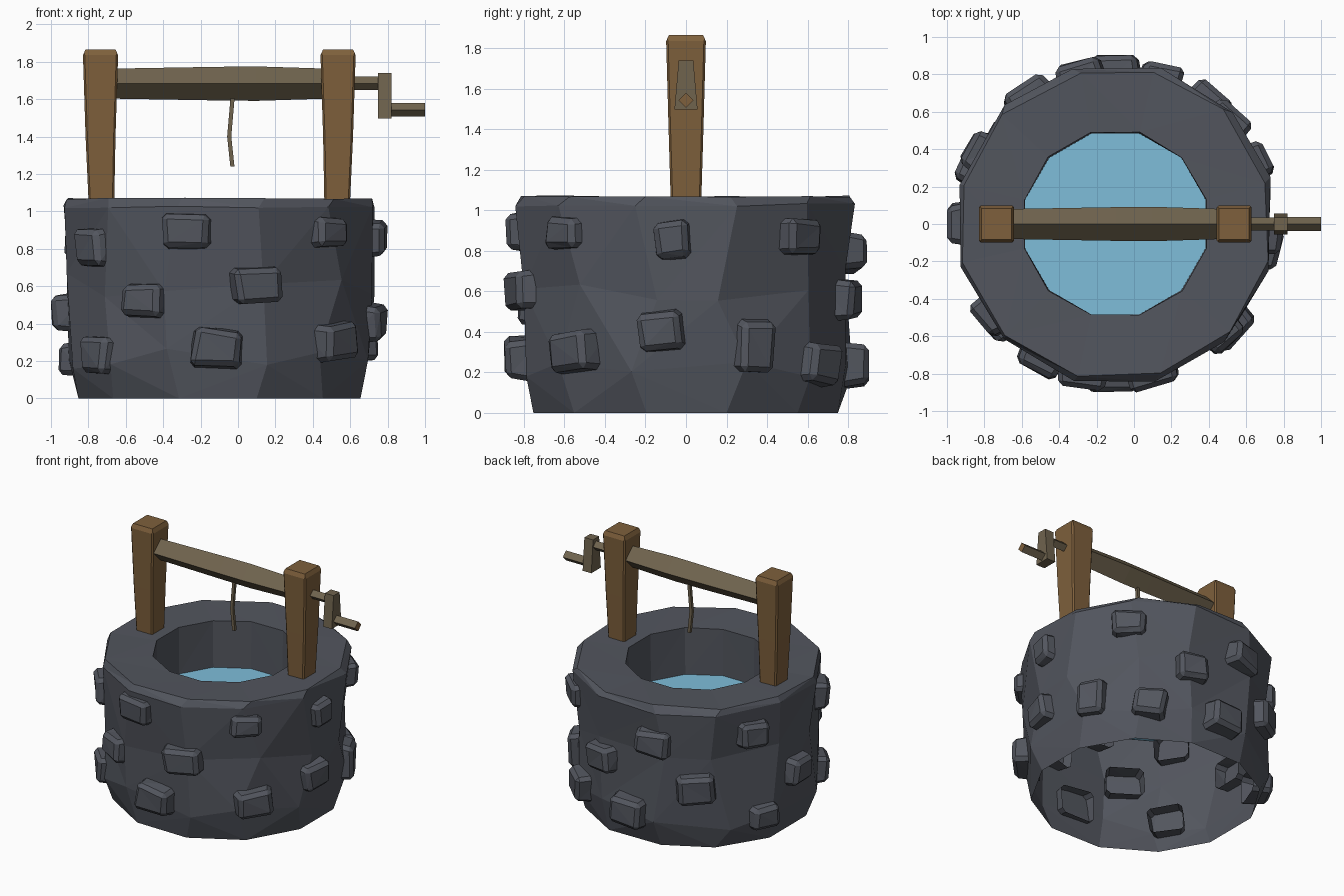
import bpy, bmesh, math, random
from mathutils import Matrix, Vector

if "Cube" in bpy.data.objects:
    bpy.data.objects.remove(bpy.data.objects["Cube"])

random.seed(11)
CX = -0.1  # axis of the well shaft


def material(name, rgb):
    m = bpy.data.materials.new(name)
    m.diffuse_color = (*rgb, 1)
    m.use_nodes = True
    m.node_tree.nodes["Principled BSDF"].inputs["Base Color"].default_value = m.diffuse_color
    return m


STONE = material("dark_stone", (0.085, 0.092, 0.112))
POST = material("brown_wood", (0.21, 0.117, 0.045))
BEAM = material("weathered_wood", (0.16, 0.126, 0.076))
WATER = material("water_blue", (0.21, 0.51, 0.7))


def finish(bm, name, *mats):
    me = bpy.data.meshes.new(name)
    bm.to_mesh(me)
    bm.free()
    ob = bpy.data.objects.new(name, me)
    for m in mats:
        me.materials.append(m)
    bpy.context.collection.objects.link(ob)
    return ob


def loft(bm, rings, caps=True):
    """Join successive vertex rings with quads."""
    vs = [[bm.verts.new(p) for p in r] for r in rings]
    for a, b in zip(vs, vs[1:]):
        n = len(a)
        for i in range(n):
            j = (i + 1) % n
            bm.faces.new((a[i], a[j], b[j], b[i]))
    if caps:
        bm.faces.new(vs[0][::-1])
        bm.faces.new(vs[-1])
        bmesh.ops.recalc_face_normals(bm, faces=bm.faces)


def circle(r, z, jr=0.0, jz=0.0, ja=0.0, n=12):
    pts = []
    for i in range(n):
        a = 2 * math.pi * (i + 0.5) / n + random.uniform(-ja, ja)
        q = r + random.uniform(-jr, jr)
        pts.append((CX + q * math.cos(a), q * math.sin(a), z + random.uniform(-jz, jz)))
    return pts


# Well wall: open-bottomed rough shell, rim and short inner lining
bm = bmesh.new()
loft(bm, [circle(0.78, 0, 0.006, 0, 0.03), circle(0.838, 0.21, 0.012, 0.06, 0.1),
          circle(0.838, 0.62, 0.014, 0.09, 0.12), circle(0.862, 1.025, 0.008, 0.01, 0.04),
          circle(0.835, 1.068, 0.008, 0.006, 0.04), circle(0.505, 1.062, 0.004, 0.004),
          circle(0.5, 0.71)], caps=False)
bmesh.ops.triangulate(bm, faces=bm.faces)
finish(bm, "well_wall", STONE)

# Water surface
bm = bmesh.new()
bm.faces.new([bm.verts.new(p) for p in circle(0.502, 0.712)])
finish(bm, "water", WATER)

# Protruding stones: angle, height, width, tall
STONES = [(-144, .80, .25, .23), (-102, .89, .29, .20), (-46, .89, .24, .18),
          (-76, .61, .29, .22), (-119, .52, .27, .20), (-91, .27, .29, .22),
          (-141, .23, .24, .22), (-42, .30, .28, .22), (-5, .85, .20, .21),
          (42, .87, .26, .20), (-9, .41, .24, .22), (24, .33, .21, .28),
          (52, .24, .25, .21), (180, .46, .24, .22), (158, .21, .24, .19),
          (152, .84, .24, .19), (103, .79, .28, .21), (124, .46, .28, .23),
          (73, .56, .25, .22), (90, .24, .27, .23)]
for k, (ang, z, w, h) in enumerate(STONES):
    bm = bmesh.new()
    bmesh.ops.create_cube(bm, size=1)
    for v in bm.verts:
        s = 0.84 if v.co.x > 0 else 1.0
        v.co = Vector((v.co.x * 0.17, v.co.y * w * s, v.co.z * h * s))
        v.co += Vector([random.uniform(-0.014, 0.014) for _ in range(3)])
    back = min(bm.faces, key=lambda f: f.calc_center_median().x)
    bmesh.ops.delete(bm, geom=[back], context='FACES_ONLY')
    edges = [e for e in bm.edges if not e.is_boundary]
    bmesh.ops.bevel(bm, geom=edges, offset=0.026, segments=1, affect='EDGES')
    bmesh.ops.triangulate(bm, faces=bm.faces)
    a = math.radians(ang)
    c = Vector((CX + 0.81 * math.cos(a), 0.81 * math.sin(a), z))
    bm.transform(Matrix.Translation(c) @ Matrix.Rotation(a, 4, 'Z')
                 @ Matrix.Rotation(random.uniform(-0.1, 0.1), 4, 'X'))
    finish(bm, f"wall_stone_{k + 1}", STONE)


def rect(x, hx, hy, z):
    return [(x - hx, -hy, z), (x + hx, -hy, z), (x + hx, hy, z), (x - hx, hy, z)]


# Posts, flaring upward with a chamfered top
for x, side in ((-0.735, "left"), (0.535, "right")):
    s = 1 if x < 0 else -1
    bm = bmesh.new()
    loft(bm, [rect(x + 0.005 * s, 0.068, 0.075, 1.03), rect(x, 0.08, 0.086, 1.4),
              rect(x, 0.094, 0.098, 1.835), rect(x, 0.08, 0.084, 1.866)])
    long_edges = [e for e in bm.edges
                  if abs(e.verts[0].co.z - e.verts[1].co.z) > 0.2]
    bmesh.ops.bevel(bm, geom=long_edges, offset=0.01, segments=1, affect='EDGES')
    finish(bm, f"{side}_post", POST)


def diamond_bar(name, sections, z, end_mat=None):
    """Four-sided bar along x, standing on its edge; sections are (x, radius)."""
    bm = bmesh.new()
    loft(bm, [[(x, r, z), (x, 0, z + r), (x, -r, z), (x, 0, z - r)] for x, r in sections])
    if end_mat:
        bm.normal_update()
        for f in bm.faces:
            f.material_index = int(f.normal.x > 0.9)
        finish(bm, name, BEAM, end_mat)
    else:
        finish(bm, name, BEAM)


# Winding beam, axle and handle
diamond_bar("winding_beam", [(-0.68, .08), (-0.1, .09), (0.1, .092), (0.48, .08)], 1.683)
diamond_bar("crank_axle", [(0.5, .035), (0.78, .035)], 1.685)
diamond_bar("crank_handle", [(0.8, .037), (1.0, .037)], 1.543, POST)

# Crank plate, wider at the bottom
bm = bmesh.new()
loft(bm, [rect(0.785, 0.036, 0.057, 1.497), rect(0.785, 0.036, 0.036, 1.74)])
finish(bm, "crank_plate", BEAM)

# Hanging rope
bm = bmesh.new()
loft(bm, [rect(x, 0.011, 0.011, z) for x, z in ((-0.028, 1.62), (-0.047, 1.40), (-0.03, 1.24))])
finish(bm, "rope", BEAM)
